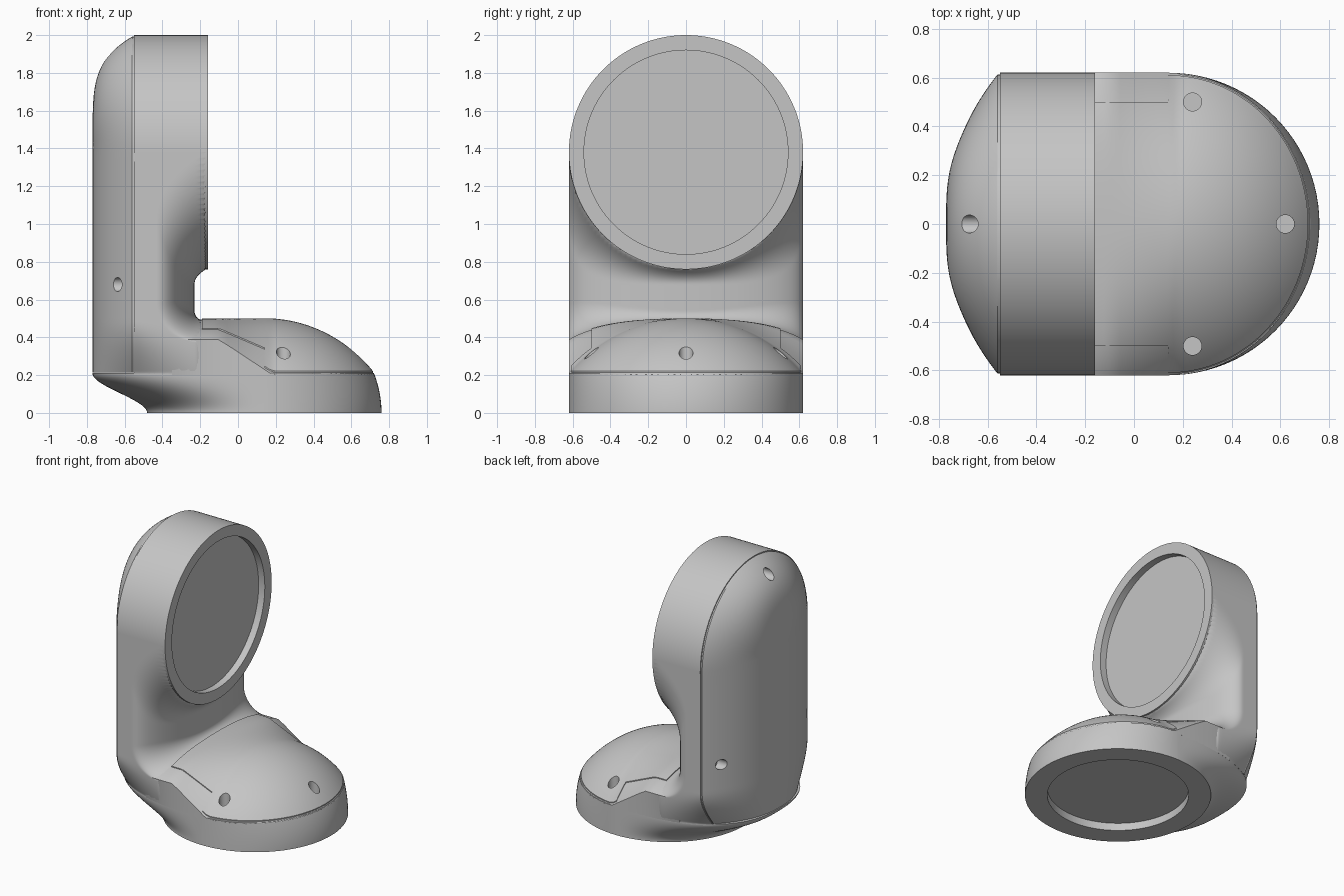
import bpy, bmesh, math
from mathutils import Matrix

cube = bpy.data.objects.get("Cube")
if cube:
    bpy.data.objects.remove(cube, do_unlink=True)

grey = bpy.data.materials.new("plain grey")
grey.use_nodes = True
grey.diffuse_color = (0.56, 0.56, 0.56, 1)
grey.node_tree.nodes["Principled BSDF"].inputs["Base Color"].default_value = (0.56, 0.56, 0.56, 1)

W = 0.62        # half width of the joint and radius of both flanges
TOP = 1.38      # height of the upper flange axis
CX = 0.14       # x of the lower flange axis
BACK = -0.55    # seam plane of the rear cover
HEEL = 0.91     # reach of the heel behind the lower axis
SEAM = 0.21     # height of the lower seam
R = 0.807       # dome curvature


def clamp(v, lo=0.0, hi=1.0):
    return max(lo, min(hi, v))


def bulge(v, n):
    return (1 - clamp(abs(v)) ** n) ** (1 / n)


def taper(x, z):
    """Width factor that rounds off the lower rear corners of the elbow."""
    n = 2.6 / (1 - 0.85 * clamp((z - SEAM) / 0.27))
    return bulge(min(x - CX, 0) / HEEL, n)


def loft(name, rings):
    """Closed skin through equal-length closed rings, capped at both ends."""
    bm = bmesh.new()
    rows = [[bm.verts.new(p) for p in ring] for ring in rings]
    for a, b in zip(rows, rows[1:]):
        for i in range(len(a)):
            j = (i + 1) % len(a)
            bm.faces.new((a[i], a[j], b[j], b[i]))
    bm.faces.new(rows[0][::-1])
    bm.faces.new(rows[-1])
    bmesh.ops.remove_doubles(bm, verts=bm.verts, dist=1e-5)
    bmesh.ops.recalc_face_normals(bm, faces=bm.faces)
    mesh = bpy.data.meshes.new(name)
    bm.to_mesh(mesh)
    bm.free()
    ob = bpy.data.objects.new(name, mesh)
    bpy.context.collection.objects.link(ob)
    mesh.materials.append(grey)
    return ob


def select(ob):
    bpy.ops.object.select_all(action='DESELECT')
    ob.select_set(True)
    bpy.context.view_layer.objects.active = ob


def drill(ob, spots, matrix, length):
    """Cut round screw wells that start at each spot and run along the matrix z axis."""
    for spot in spots:
        bm = bmesh.new()
        bmesh.ops.create_cone(bm, cap_ends=True, segments=32, radius1=0.037, radius2=0.037, depth=length,
                              matrix=Matrix.Translation(spot) @ matrix @ Matrix.Translation((0, 0, length / 2)))
        mesh = bpy.data.meshes.new("screw_cutter")
        bm.to_mesh(mesh)
        bm.free()
        cutter = bpy.data.objects.new("screw_cutter", mesh)
        mesh.materials.append(grey)
        cutter.hide_render = True
        bpy.context.collection.objects.link(cutter)
        mod = ob.modifiers.new("well", 'BOOLEAN')
        mod.operation, mod.solver, mod.object = 'DIFFERENCE', 'EXACT', cutter
        select(ob)
        bpy.ops.object.modifier_apply(modifier=mod.name)
        bpy.data.objects.remove(cutter, do_unlink=True)


def dome_height(x, y, rho):
    lift = 0.12 * (y / 0.5) ** 2 * (1 - clamp((x + 0.1) / 0.28))
    return math.sqrt(R * R - rho * rho) - (R - 0.494) + lift


# Upper flange with its shallow round recess
def circle_x(x, r, n=128):
    return [(x, r * math.cos(2 * math.pi * i / n), TOP + r * math.sin(2 * math.pi * i / n)) for i in range(n)]


upper = loft("upper_flange", [circle_x(BACK, W), circle_x(-0.16, W), circle_x(-0.16, 0.54), circle_x(-0.21, 0.54)])


# Base: round foot flowing back into the wide heel under the rear cover
def base_ring(z):
    t = clamp(z / SEAM)
    s = t * t * (3 - 2 * t)
    depth, n = W + (HEEL - W) * s, 2 + 0.6 * s
    nose = W - 0.04 * t * t
    ring = []
    for i in range(49):
        a = -math.pi / 2 + math.pi * i / 48
        ring.append((CX + nose * math.cos(a), W * math.sin(a), z))
    for i in range(65):
        y = math.cos(math.pi * i / 64)
        ring.append((CX - 1e-3 - depth * bulge(y, n), W * y, z))
    return ring


def scaled(ring, k, z):
    return [(CX + (x - CX) * k, y * k, z) for x, y, _ in ring]


foot = base_ring(0)
base = loft("base", [scaled(foot, 0.76, 0.055), scaled(foot, 0.76, 0)] + [base_ring(SEAM * i / 20) for i in range(21)])


# Column: flat sides, bowed front, fillets into the dome and the upper flange
def column_front(y, z):
    v = abs(y) / W
    xc = -0.43 + 0.2 * bulge(v, 2)
    rf = 0.05 + 0.15 * v * v
    q = clamp(1 - (z + 0.005 - dome_height(-0.2, y, abs(y))) / rf)
    low = xc + rf * (1 - math.sqrt(1 - q * q))
    h = TOP - W * bulge(v, 2) - z
    if h < -0.04:
        return -0.25
    q = clamp(1 - h / (0.08 + 0.3 * v * v))
    high = xc + (-0.17 - xc) * q ** 2.2
    return max(low, high)


def column_ring(z):
    front = [W * math.sin(-math.pi / 2 + math.pi * i / 64) for i in range(65)]
    edge = column_front(W, z)
    side = [BACK + (edge - BACK) * i / 12 for i in range(12)]
    pts = [(x, -W) for x in side] + [(column_front(y, z), y) for y in front] + [(x, W) for x in reversed(side)]
    return [(x, y * taper(x, z), z) for x, y in pts]


column = loft("column", [column_ring(0.2 + (TOP - 0.2) * i / 150) for i in range(151)])


# Dome over the foot, and the slightly raised access panel on it
def dome_ring(rho, back, limit, raise_by, flat=None):
    y_side = min(rho, limit)
    pts = [(CX + 0.94 * rho * math.cos(a), rho * math.sin(a), rho)
           for a in (-math.pi / 2 + math.pi * i / 64 for i in range(65))]
    run = [CX + (back - CX) * i / 10 for i in range(11)]
    pts += [(x, y_side, y_side) for x in run]
    pts += [(x, -y_side, y_side) for x in reversed(run)]
    ring = [(x, y, dome_height(x, y, r) + raise_by if flat is None else flat) for x, y, r in pts]
    return [(x, y * taper(x, z), z) for x, y, z in ring]


def dome(name, rim, back, limit, raise_by):
    radii = [0.004 + (rim - 0.004) * i / 30 for i in range(31)]
    rings = [dome_ring(r, back, limit, raise_by) for r in radii]
    ob = loft(name, rings + [dome_ring(rim, back, limit, 0, 0.2)])
    drill(ob, [(0.24, 0.5, 0.25), (0.24, -0.5, 0.25), (0.62, 0, 0.25)], Matrix.Identity(4), 0.4)
    return ob


shoulder = dome("dome_shoulder", W, -0.35, W, 0)
panel = dome("dome_panel", 0.61, -0.19, 0.5, 0.007)


# Rear cover: bulged shell with a round top and rounded lower corners
RIM = 0.612
LOW = SEAM + 0.004


def cover_ring(rho, flat=None):
    arc = [math.pi * i / 64 for i in range(65)]
    drop = [LOW + (TOP - LOW) * (i / 40) ** 2 for i in range(40)]
    pts = [(rho * math.cos(a), TOP + rho * math.sin(a), math.sin(a)) for a in arc]
    pts += [(-rho * taper(BACK, z), z, 0) for z in reversed(drop)]
    pts += [(rho * taper(BACK, z), z, 0) for z in drop]
    # the crown falls away gently to the sides and tightly towards the top
    return [(-0.77 + 0.21 * (rho / RIM) ** (2.3 + 2.7 * s * s) if flat is None else flat, y, z) for y, z, s in pts]


steps = [RIM * math.cos(math.pi / 2 * i / 40) for i in range(40)]
cover = loft("rear_cover", [cover_ring(RIM, BACK + 0.02)] + [cover_ring(r) for r in steps])
drill(cover, [(-0.58, 0.5, 0.68), (-0.58, -0.5, 0.68), (-0.58, 0, 1.9)],
      Matrix.Rotation(-math.pi / 2, 4, 'Y'), 0.4)

for part in (upper, base, column, shoulder, panel, cover):
    select(part)
    bpy.ops.object.shade_smooth_by_angle(angle=math.radians(32))
